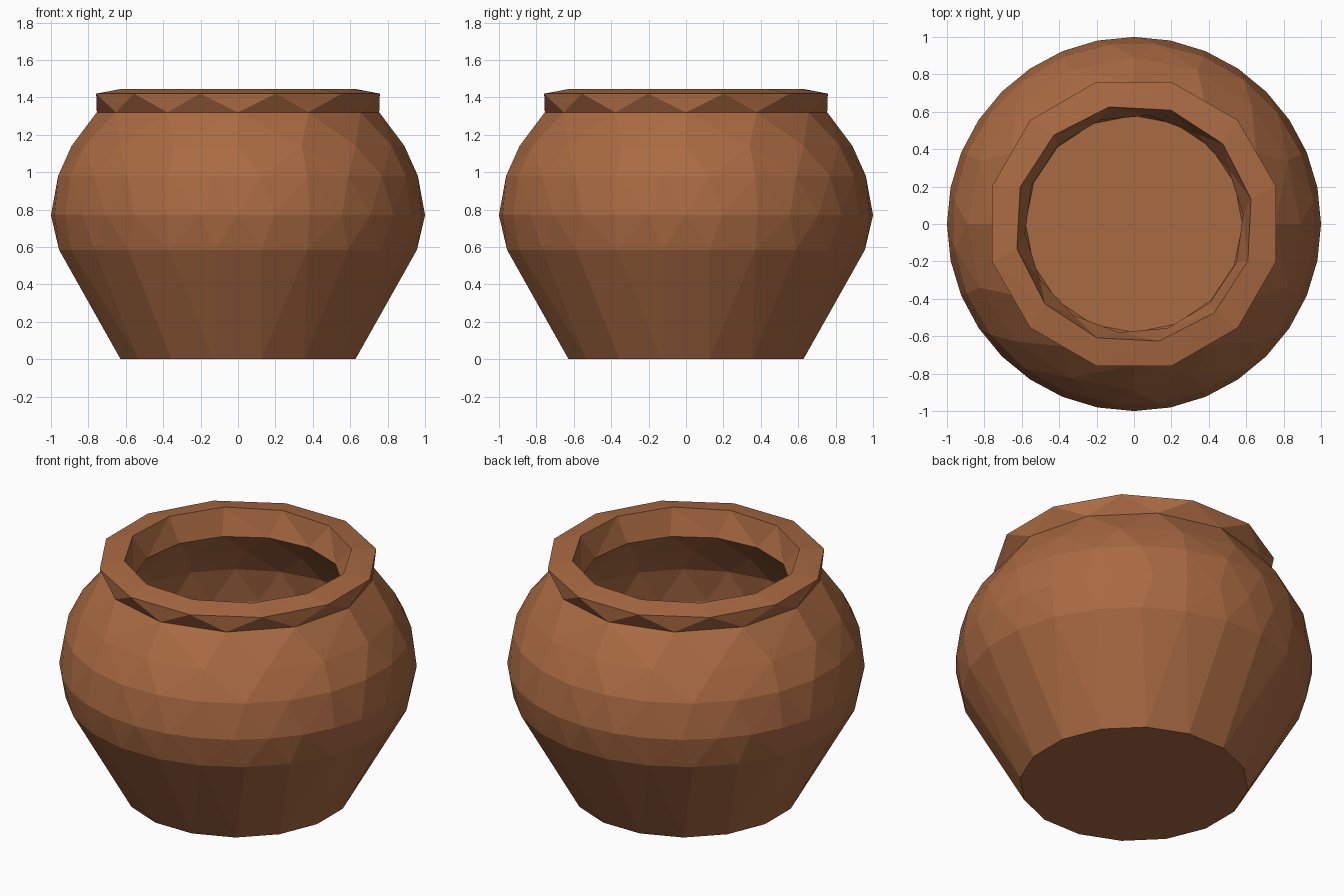
import bpy, bmesh, math

if "Cube" in bpy.data.objects:
    bpy.data.objects.remove(bpy.data.objects["Cube"])

clay = bpy.data.materials.new("terracotta clay")
clay.diffuse_color = (0.40, 0.145, 0.055, 1)
clay.use_nodes = True
clay.node_tree.nodes["Principled BSDF"].inputs["Base Color"].default_value = clay.diffuse_color

# Profile rings: radius, height, number of sides, turn in degrees
rings = [
    (0.64, 0.00, 16, 11.25),   # foot
    (0.965, 0.585, 24, 7.5),   # lower belly
    (1.00, 0.77, 32, 0),       # widest line
    (0.97, 0.98, 24, 7.5),
    (0.89, 1.14, 16, 0),       # shoulder
    (0.755, 1.32, 12, 0),      # neck
    (0.785, 1.42, 12, 15),     # lip, outside
    (0.64, 1.445, 12, 12),     # lip, inside
    (0.585, 1.29, 14, 5),      # throat
    (0.72, 1.13, 14, 18),      # hollow inside
    (0.81, 0.98, 20, 0),
    (0.84, 0.77, 20, 9),
    (0.80, 0.585, 20, 0),
    (0.58, 0.15, 16, 0),       # inner floor
]

bm = bmesh.new()


def make_ring(r, z, n, turn):
    out = []
    for i in range(n):
        a = math.radians(turn) + math.tau * i / n
        out.append((a, bm.verts.new((r * math.cos(a), r * math.sin(a), z))))
    return out


def stitch(lo, hi):
    """Join two rings of different side counts with triangles."""
    def at(ring, k):
        turns, j = divmod(k, len(ring))
        return ring[j][0] + turns * math.tau
    i = j = 0
    while i < len(lo) or j < len(hi):
        a, b = lo[i % len(lo)][1], hi[j % len(hi)][1]
        if j >= len(hi) or (i < len(lo) and at(lo, i + 1) + at(lo, i) <= at(hi, j + 1) + at(hi, j)):
            bm.faces.new((a, lo[(i + 1) % len(lo)][1], b))
            i += 1
        else:
            bm.faces.new((a, hi[(j + 1) % len(hi)][1], b))
            j += 1


loops = [make_ring(*r) for r in rings]
for lo, hi in zip(loops, loops[1:]):
    stitch(lo, hi)

# Close the underside and the inner floor
bm.faces.new([v for _, v in reversed(loops[0])])
bm.faces.new([v for _, v in loops[-1]])
bmesh.ops.recalc_face_normals(bm, faces=bm.faces[:])

mesh = bpy.data.meshes.new("clay_pot")
bm.to_mesh(mesh)
bm.free()
mesh.materials.append(clay)
pot = bpy.data.objects.new("clay_pot", mesh)
bpy.context.collection.objects.link(pot)
